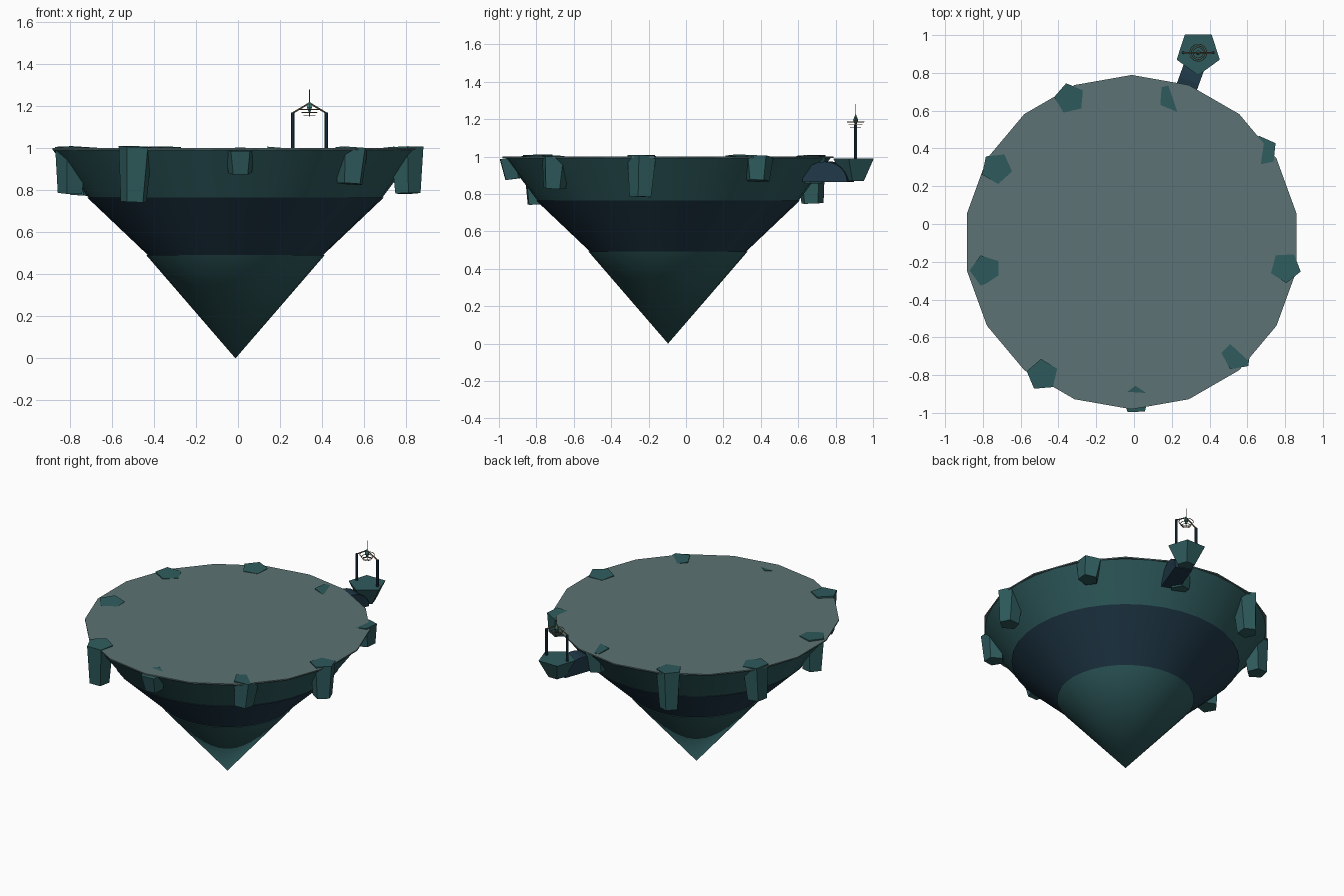
import bpy, bmesh
from math import radians, cos, sin, pi
from mathutils import Vector

if "Cube" in bpy.data.objects:
    bpy.data.objects.remove(bpy.data.objects["Cube"])


def material(name, rgb):
    m = bpy.data.materials.new(name)
    m.diffuse_color = (*rgb, 1)
    m.use_nodes = True
    m.node_tree.nodes["Principled BSDF"].inputs["Base Color"].default_value = m.diffuse_color
    return m


TEAL = material("teal_rock", (.028, .105, .11))
NAVY = material("dark_rock", (.014, .04, .065))
MOSS = material("pale_ground", (.107, .17, .175))
BRASS = material("brass", (.2, .15, .08))
GLOW = material("crystal", (.07, .25, .22))


def finish(ob, name, mat, smooth=False):
    ob.name = name
    ob.data.materials.append(mat)
    if smooth:
        bpy.ops.object.shade_smooth_by_angle(angle=radians(35))
    return ob


def cone(name, mat, n, r_low, r_top, z0, z1, x, y, spin=0, tilt=(0, 0), smooth=False):
    # spin is the angle of one corner, baked in before the tilt
    bpy.ops.mesh.primitive_cone_add(vertices=n, radius1=r_low, radius2=r_top, depth=z1 - z0,
                                    location=(x, y, (z0 + z1) / 2),
                                    rotation=(radians(tilt[0]), radians(tilt[1]), radians(spin)))
    return finish(bpy.context.object, name, mat, smooth)


def rod(name, mat, a, b, r, n=6):
    a, b = Vector(a), Vector(b)
    bpy.ops.mesh.primitive_cylinder_add(vertices=n, radius=r, depth=(b - a).length, location=(a + b) / 2)
    ob = bpy.context.object
    ob.rotation_euler = (b - a).to_track_quat('Z', 'Y').to_euler()
    return finish(ob, name, mat)


# main island: 18-sided ground over three stacked rock layers
CX, CY = -.012, -.096
cone("ground_disc", MOSS, 18, .885, .885, .992, 1.0, CX, CY)
cone("upper_rock_layer", TEAL, 36, .695, .87, .76, .993, CX, CY, smooth=True)
cone("dark_rock_layer", NAVY, 36, .41, .705, .485, .765, CX, CY, smooth=True)
cone("lower_rock_point", TEAL, 36, 0, .425, 0, .492, CX, CY, smooth=True)

# rim boulders: x, y, radius, bottom z, top z, corner angle, tilt
boulders = [
    (-.345, .67, .082, .75, 1.006, 175, (2, -2)),
    (-.735, .295, .084, .775, 1.006, 60, (-2, 3)),
    (-.79, -.24, .084, .785, 1.004, 180, (2, -3)),
    (-.49, -.795, .085, .745, 1.008, 95, (2, 2)),
    (.01, -.925, .077, .88, .995, 20, (3, 7)),
    (.54, -.70, .083, .83, 1.002, 100, (-3, 4)),
    (.805, -.235, .083, .785, 1.006, -15, (2, -2)),
    (.685, .385, .083, .87, 1.0, 30, (5, -4)),
    (.20, .67, .08, .86, 1.0, 140, (3, 5)),
]
for i, (x, y, r, z0, z1, spin, tilt) in enumerate(boulders):
    cone(f"rim_boulder_{i + 1}", TEAL, 5, r * .76, r, z0, z1, x, y, spin - 90, tilt)

# small islet beyond the back rim
IX, IY = .34, .907
cone("islet", TEAL, 5, .055, .12, .87, .99, IX, IY, 180)

# half-round link between island and islet
bm = bmesh.new()
u, v = Vector((cos(radians(70)), sin(radians(70)), 0)), Vector((sin(radians(70)), -cos(radians(70)), 0))
mid = Vector((.292, .76, .865))
pts = [mid - v * .056 + u * .128 * cos(pi * k / 12) + Vector((0, 0, .108 * sin(pi * k / 12)))
       for k in range(13)]
face = bm.faces.new([bm.verts.new(p) for p in pts])
ext = bmesh.ops.extrude_face_region(bm, geom=[face])
bmesh.ops.translate(bm, vec=v * .112, verts=[g for g in ext["geom"] if isinstance(g, bmesh.types.BMVert)])
bmesh.ops.recalc_face_normals(bm, faces=bm.faces)
mesh = bpy.data.meshes.new("arch_link")
bm.to_mesh(mesh)
bm.free()
link = bpy.data.objects.new("arch_link", mesh)
bpy.context.collection.objects.link(link)
bpy.context.view_layer.objects.active = link
finish(link, "arch_link", NAVY)

# gate: posts and sloping beams
for s, side in ((-1, "left"), (1, "right")):
    px = IX + s * .079
    rod(f"{side}_post", NAVY, (px, IY, .98), (px, IY, 1.17), .0085, 8)
    rod(f"{side}_beam", BRASS, (px, IY, 1.168), (IX, IY, 1.215), .004)

# hanging crystal with spire and rings
cone("crystal_top", GLOW, 6, .014, 0, 1.195, 1.23, IX, IY)
cone("crystal_bottom", GLOW, 6, 0, .014, 1.16, 1.195, IX, IY)
rod("spire", BRASS, (IX, IY, 1.15), (IX, IY, 1.28), .0018)
for i, (r, z) in enumerate(((.045, 1.185), (.036, 1.17), (.027, 1.157))):
    bpy.ops.mesh.primitive_torus_add(major_radius=r, minor_radius=.002, major_segments=24,
                                     minor_segments=5, location=(IX, IY, z))
    finish(bpy.context.object, f"lantern_ring_{i + 1}", BRASS)
